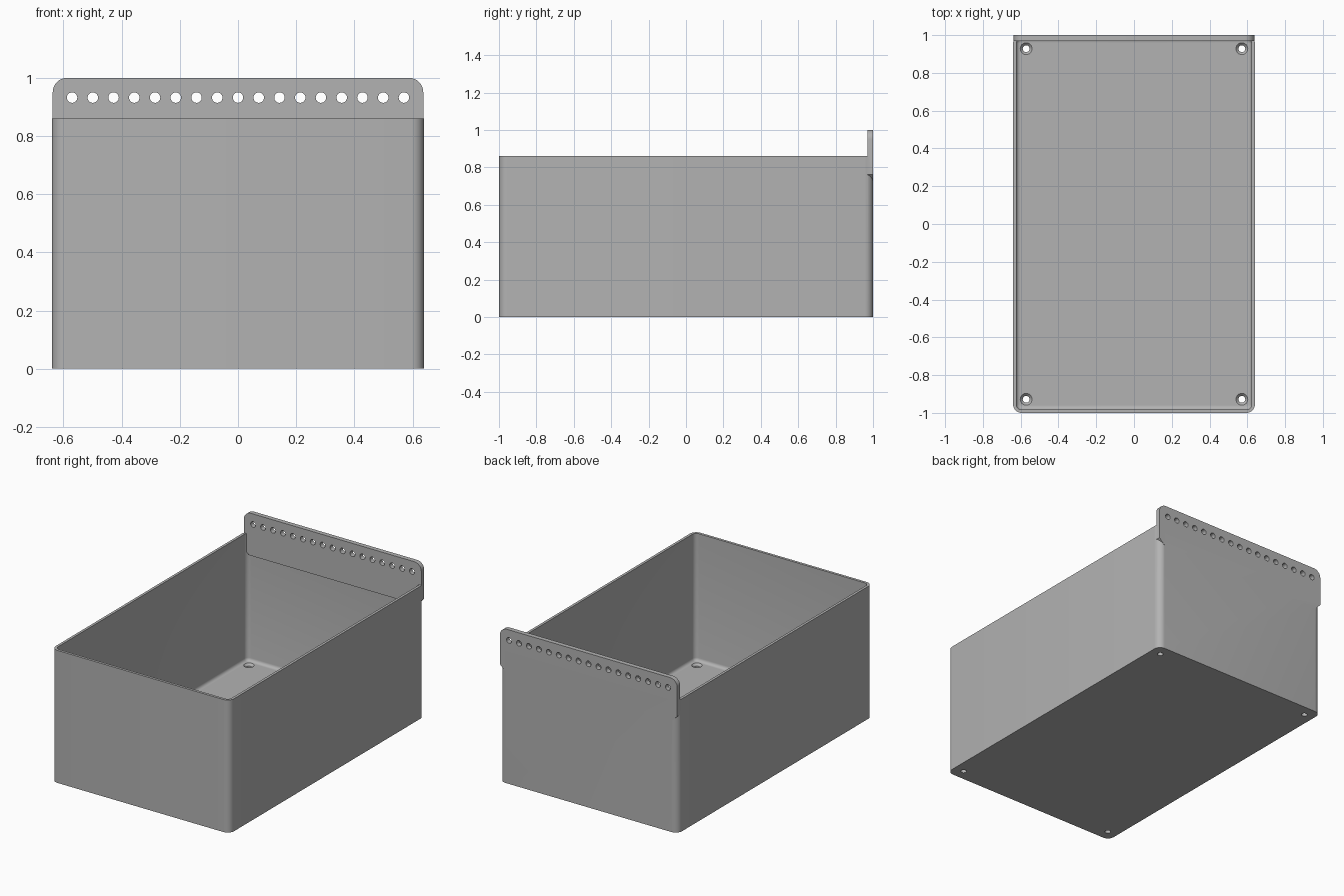
import bpy, bmesh, math
from mathutils import Matrix

if "Cube" in bpy.data.objects:
    bpy.data.objects.remove(bpy.data.objects["Cube"])

HALF_X, HALF_Y, WALL_TOP = 0.64, 1.0, 0.86
WALL, FLOOR, CORNER = 0.017, 0.034, 0.045

grey = bpy.data.materials.new("plain grey")
grey.use_nodes = True
grey.diffuse_color = (0.45, 0.45, 0.45, 1)
grey.node_tree.nodes["Principled BSDF"].inputs["Base Color"].default_value = (0.45, 0.45, 0.45, 1)


def outline(hx, hy, radius, steps=8):
    """Rounded rectangle, counter-clockwise."""
    pts = []
    for i, (sx, sy) in enumerate([(1, 1), (-1, 1), (-1, -1), (1, -1)]):
        for k in range(steps + 1):
            a = math.pi / 2 * (i + k / steps)
            pts.append((sx * (hx - radius) + radius * math.cos(a),
                        sy * (hy - radius) + radius * math.sin(a)))
    return pts


def loft(name, rings):
    """Closed solid through equal rings, listed from bottom to top."""
    bm = bmesh.new()
    loops = [[bm.verts.new(p) for p in ring] for ring in rings]
    bm.faces.new(loops[0][::-1])
    bm.faces.new(loops[-1])
    for low, high in zip(loops, loops[1:]):
        for i in range(len(low)):
            j = (i + 1) % len(low)
            bm.faces.new((low[i], low[j], high[j], high[i]))
    bmesh.ops.recalc_face_normals(bm, faces=bm.faces)
    mesh = bpy.data.meshes.new(name)
    bm.to_mesh(mesh)
    bm.free()
    mesh.materials.append(grey)
    obj = bpy.data.objects.new(name, mesh)
    bpy.context.collection.objects.link(obj)
    return obj


def cones(name, parts):
    """One mesh of separate cones: matrix, lower radius, upper radius, length."""
    bm = bmesh.new()
    for matrix, r1, r2, depth in parts:
        bmesh.ops.create_cone(bm, cap_ends=True, segments=24, radius1=r1,
                              radius2=r2, depth=depth, matrix=matrix)
    mesh = bpy.data.meshes.new(name)
    bm.to_mesh(mesh)
    bm.free()
    mesh.materials.append(grey)
    obj = bpy.data.objects.new(name, mesh)
    bpy.context.collection.objects.link(obj)
    return obj


def combine(target, other, operation):
    mod = target.modifiers.new(operation, 'BOOLEAN')
    mod.operation, mod.object, mod.solver = operation, other, 'EXACT'
    bpy.context.view_layer.objects.active = target
    bpy.ops.object.modifier_apply(modifier=mod.name)
    bpy.data.objects.remove(other)


# Outer shell of the bin
shell = outline(HALF_X, HALF_Y, CORNER)
storage_bin = loft("storage_bin", [[(x, y, z) for x, y in shell] for z in (0, WALL_TOP)])

# Cavity with a filleted floor edge
fillet = 0.02
rings = []
for k in range(5):
    a = math.pi / 2 * k / 4
    inset = WALL + fillet * (1 - math.sin(a))
    z = FLOOR + fillet * (1 - math.cos(a))
    rings.append([(x, y, z) for x, y in outline(HALF_X - inset, HALF_Y - inset, CORNER - inset)])
rings.append([(x, y, WALL_TOP + 0.1) for x, y, _ in rings[-1]])
combine(storage_bin, loft("cavity", rings), 'DIFFERENCE')

# Hanging plate: rounded upper corners, clipped lower corners
plate_x, clip, plate_low, round_r = 0.637, 0.036, 0.725, 0.05
profile = [(-plate_x, plate_low + clip), (-plate_x + clip, plate_low),
           (plate_x - clip, plate_low), (plate_x, plate_low + clip)]
for side in (1, -1):
    for k in range(9):
        a = math.pi / 2 * (k / 8 if side > 0 else 1 + k / 8)
        profile.append((side * (plate_x - round_r) + round_r * math.cos(a),
                        1 - round_r + round_r * math.sin(a)))
plate = loft("hanging_plate", [[(x, y, z) for x, z in profile] for y in (HALF_Y, HALF_Y - 0.03)])
combine(storage_bin, plate, 'UNION')

# Row of holes through the plate
turn = Matrix.Rotation(math.pi / 2, 4, 'X')
row = [(Matrix.Translation(((i - 8) * 0.0713, HALF_Y, 0.932)) @ turn, 0.018, 0.018, 0.2)
       for i in range(17)]
combine(storage_bin, cones("plate_holes", row), 'DIFFERENCE')

# Countersunk screw holes in the floor corners
spots = [(sx * 0.571, sy * 0.928) for sx in (1, -1) for sy in (1, -1)]
combine(storage_bin, cones("screw_holes", [
    (Matrix.Translation((x, y, 0)), 0.018, 0.018, 0.2) for x, y in spots]), 'DIFFERENCE')
combine(storage_bin, cones("countersinks", [
    (Matrix.Translation((x, y, FLOOR - 0.006)), 0.013, 0.038, 0.025) for x, y in spots]), 'DIFFERENCE')

# Smooth the curves, keep the edges sharp
bpy.ops.object.select_all(action='DESELECT')
storage_bin.select_set(True)
bpy.context.view_layer.objects.active = storage_bin
bpy.ops.object.shade_smooth_by_angle(angle=math.radians(30))
